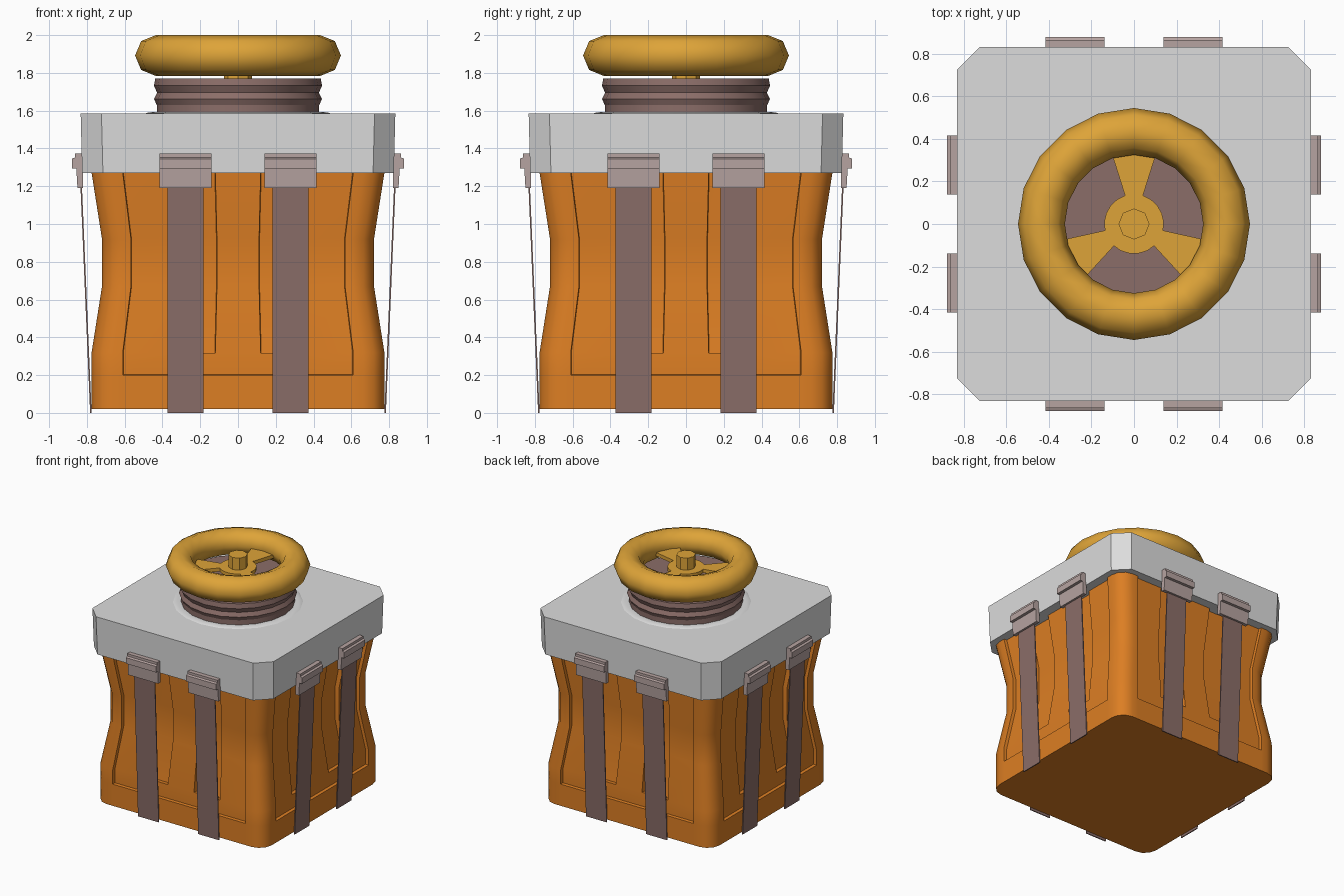
import bpy, bmesh
from math import sin, cos, pi, radians
from mathutils import Matrix

cube = bpy.data.objects.get("Cube")
if cube:
    bpy.data.objects.remove(cube)


def material(name, r, g, b):
    m = bpy.data.materials.new(name)
    m.use_nodes = True
    m.diffuse_color = (r, g, b, 1)
    m.node_tree.nodes["Principled BSDF"].inputs["Base Color"].default_value = (r, g, b, 1)
    return m


orange = material("orange", 0.72, 0.21, 0.017)
grey = material("light grey", 0.72, 0.72, 0.72)
brown = material("brown", 0.26, 0.155, 0.14)
pale = material("pale brown", 0.47, 0.37, 0.355)
yellow = material("yellow", 0.73, 0.37, 0.04)


def finish(bm, name, mat, angle=0):
    bmesh.ops.recalc_face_normals(bm, faces=bm.faces[:])
    mesh = bpy.data.meshes.new(name)
    bm.to_mesh(mesh)
    bm.free()
    mesh.materials.append(mat)
    ob = bpy.data.objects.new(name, mesh)
    bpy.context.collection.objects.link(ob)
    if angle:
        bpy.ops.object.select_all(action="DESELECT")
        ob.select_set(True)
        bpy.context.view_layer.objects.active = ob
        bpy.ops.object.shade_smooth_by_angle(angle=radians(angle))
    return ob


def loft(bm, rings, closed=False):
    """Bridge equal rings of points; returns faces as rows."""
    vs = [[bm.verts.new(p) for p in ring] for ring in rings]
    n = len(vs[0])
    pairs = list(zip(vs, vs[1:]))
    if closed:
        pairs.append((vs[-1], vs[0]))
    rows = [[bm.faces.new((a[j], a[(j + 1) % n], b[(j + 1) % n], b[j])) for j in range(n)]
            for a, b in pairs]
    if not closed:
        bm.faces.new(vs[0][::-1])
        bm.faces.new(vs[-1])
    return rows


def circle(r, z, n=20):
    return [(r * cos(2 * pi * i / n), r * sin(2 * pi * i / n), z) for i in range(n)]


def lathe(name, profile, mat, angle=0, n=20, closed=False):
    bm = bmesh.new()
    loft(bm, [circle(r, z, n) for r, z in profile], closed)
    return finish(bm, name, mat, angle)


# Waisted body with rounded corners, side recesses and deeper strap slots
FULL, CORNER = 0.775, 0.11
COLUMNS = (-0.61, -0.36, -0.12, 0.12, 0.36, 0.61)


def body_ring(w, z):
    flat = w - CORNER
    side = [(-flat, -w)] + [(x * w / FULL, -w) for x in COLUMNS] + [(flat, -w)]
    side += [(flat + CORNER * sin(a), -flat - CORNER * cos(a)) for a in (pi / 6, pi / 3)]
    ring = []
    for k in range(4):
        c, s = (1, 0, -1, 0)[k], (0, 1, 0, -1)[k]
        ring += [(c * x - s * y, s * x + c * y, z) for x, y in side]
    return ring


heights = ((FULL, 0.02), (FULL, 0.2), (FULL, 0.32), (0.72, 0.67), (0.72, 0.92),
           (FULL, 1.27), (FULL, 1.4))
bm = bmesh.new()
rows = loft(bm, [body_ring(w, z) for w, z in heights])
bmesh.ops.recalc_face_normals(bm, faces=bm.faces[:])
per_side = len(rows[0]) // 4
for k in range(4):
    panel = [row[k * per_side + j] for row in rows[1:] for j in range(1, 6)]
    bmesh.ops.inset_region(bm, faces=panel, thickness=0.003, depth=-0.025, use_even_offset=True)
    for j in (2, 4):
        slot = [row[k * per_side + j] for row in rows[2:]]
        bmesh.ops.inset_region(bm, faces=slot, thickness=0.003, depth=-0.035, use_even_offset=True)
finish(bm, "body", orange, 32)


# Lid with cut corners
def lid_ring(w, z, cut=0.11):
    e = w - cut
    return [(-e, -w, z), (e, -w, z), (w, -e, z), (w, e, z),
            (e, w, z), (-e, w, z), (-w, e, z), (-w, -e, z)]


bm = bmesh.new()
loft(bm, [lid_ring(0.825, 1.27), lid_ring(0.833, 1.585)])
finish(bm, "lid", grey)
lathe("lid_collar", [(0.5, 1.58), (0.485, 1.588), (0.45, 1.594), (0.42, 1.59)], grey, 40)

# Ribbed neck
lathe("neck", [(0.43, 1.57), (0.43, 1.63), (0.445, 1.662), (0.428, 1.695),
               (0.445, 1.732), (0.438, 1.77)], brown, 22)

# Hand wheel: rim, spokes and hub
lathe("wheel_rim", [(0.435 + 0.11 * cos(i * pi / 4), 1.892 + 0.108 * sin(i * pi / 4))
                    for i in range(8)], yellow, 80, closed=True)
lathe("wheel_hub", [(0.073, 1.76), (0.073, 1.98)], yellow, n=8)

outline = []
for centre in (90, 210, 330):
    outline += [(0.36, centre + a) for a in (-17.5, 0, 17.5)]
    outline += [(0.14, centre + 17.5 + 17 * i) for i in range(6)]
bm = bmesh.new()
loft(bm, [[(r * cos(radians(a)), r * sin(radians(a)), z) for r, a in outline]
          for z in (1.85, 1.88)])
finish(bm, "wheel_spokes", yellow)


# Straps and clips, two on each side
def prism(name, profile, centre, half, turn, mat):
    bm = bmesh.new()
    loft(bm, [[(x, -out, z) for out, z in profile] for x in (centre - half, centre + half)])
    bm.transform(Matrix.Rotation(turn, 4, "Z"))
    finish(bm, name, mat)


strap = [(0.775, 0), (0.783, 0), (0.835, 1.22), (0.827, 1.22)]
clip = [(0.82, 1.19), (0.85, 1.19), (0.856, 1.295), (0.88, 1.295), (0.88, 1.345),
        (0.864, 1.352), (0.864, 1.372), (0.82, 1.372)]
for k, side in enumerate(("front", "left", "back", "right")):
    for i, x in enumerate((-0.277, 0.277), 1):
        prism(f"{side}_strap_{i}", strap, x, 0.095, k * pi / 2, brown)
        prism(f"{side}_clip_{i}", clip, x, 0.138, k * pi / 2, pale)
